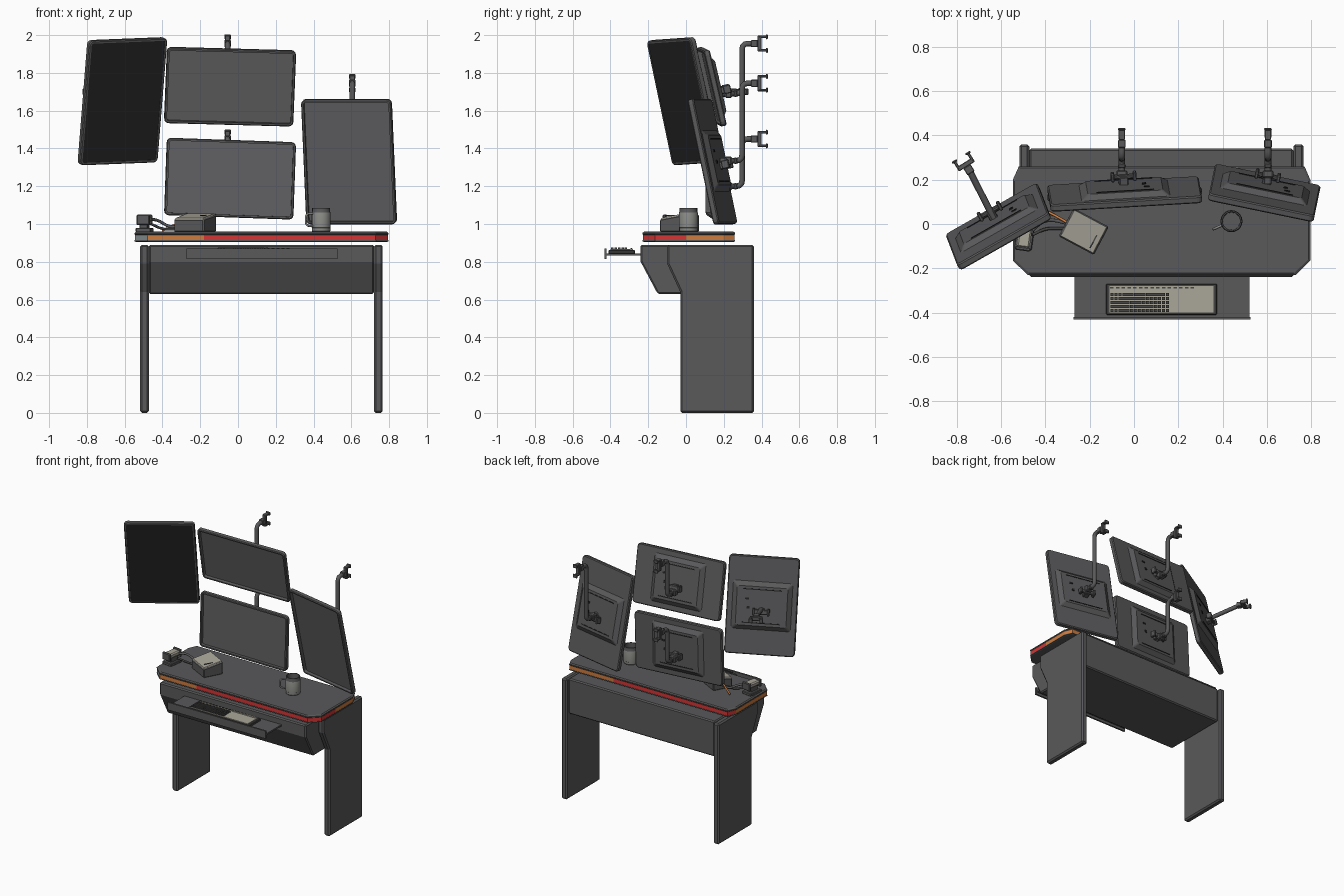
import bpy, bmesh, math, random
from mathutils import Matrix, Vector

if "Cube" in bpy.data.objects:
    bpy.data.objects.remove(bpy.data.objects["Cube"])

random.seed(4)


def material(name, r, g, b):
    m = bpy.data.materials.new(name)
    m.diffuse_color = (r, g, b, 1)
    m.use_nodes = True
    m.node_tree.nodes["Principled BSDF"].inputs["Base Color"].default_value = m.diffuse_color
    return m


CHAR = material("charcoal", .10, .10, .104)
BLACK = material("screen_black", .018, .018, .018)
INNER = material("inner_shell_grey", .125, .125, .13)
RED = material("edge_red", .66, .035, .035)
ORANGE = material("edge_orange", .62, .20, .05)
BEIGE = material("beige_plastic", .40, .38, .32)
MUG = material("mug_grey", .25, .25, .235)
STEEL = material("pale_steel", .24, .28, .29)
KEY = material("key_grey", .06, .06, .058)
I = Matrix.Identity(4)


def finish(name, bm, mats, bevel=0, M=I, smooth=False):
    bmesh.ops.recalc_face_normals(bm, faces=bm.faces)
    me = bpy.data.meshes.new(name)
    bm.to_mesh(me)
    bm.free()
    for m in mats:
        me.materials.append(m)
    ob = bpy.data.objects.new(name, me)
    bpy.context.collection.objects.link(ob)
    ob.matrix_world = M
    if bevel:
        b = ob.modifiers.new("bevel", 'BEVEL')
        b.width, b.segments, b.limit_method = bevel, 1, 'ANGLE'
    if smooth:
        bpy.context.view_layer.objects.active = ob
        ob.select_set(True)
        bpy.ops.object.shade_smooth_by_angle(angle=math.radians(35))
        ob.select_set(False)
    return ob


def loft(name, loops, mats, rule=None, **kw):
    """Skin a row of equal-count loops and cap both ends."""
    bm = bmesh.new()
    rings = [[bm.verts.new(p) for p in loop] for loop in loops]
    n = len(rings[0])
    first = bm.faces.new(rings[0])
    bm.faces.new(rings[-1])
    for a, b in zip(rings, rings[1:]):
        for i in range(n):
            bm.faces.new((a[i], a[(i + 1) % n], b[(i + 1) % n], b[i]))
    for f in bm.faces:
        if rule:
            f.material_index = rule(f.calc_center_median(), f is first)
    return finish(name, bm, mats, **kw)


def boxes(name, mat, parts, **kw):
    bm = bmesh.new()
    for c, s in parts:
        bmesh.ops.create_cube(bm, size=1, matrix=Matrix.Translation(c) @ Matrix.Diagonal((*s, 1)))
    return finish(name, bm, [mat], **kw)


def pipe(name, pts, r, mat, bend=.03):
    """Round tube along a path with rounded corners."""
    pts = [Vector(p) for p in pts]
    path = [pts[0]]
    for a, b, c in zip(pts, pts[1:], pts[2:]):
        p, q = b + (a - b).normalized() * bend, b + (c - b).normalized() * bend
        path += [p.lerp(b, t).lerp(b.lerp(q, t), t) for t in (0, .33, .67, 1)]
    path.append(pts[-1])
    cu = bpy.data.curves.new(name, 'CURVE')
    cu.dimensions, cu.bevel_depth, cu.bevel_resolution, cu.use_fill_caps = '3D', r, 2, True
    sp = cu.splines.new('POLY')
    sp.points.add(len(path) - 1)
    for s, p in zip(sp.points, path):
        s.co = (*p, 1)
    cu.materials.append(mat)
    ob = bpy.data.objects.new(name, cu)
    bpy.context.collection.objects.link(ob)
    bpy.context.view_layer.objects.active = ob
    ob.select_set(True)
    bpy.ops.object.convert(target='MESH')
    bpy.context.object.select_set(False)


def place(x, y, z, yaw=0, tilt=0, roll=0):
    R = [Matrix.Rotation(math.radians(a), 4, ax) for a, ax in ((yaw, 'Z'), (tilt, 'X'), (roll, 'Y'))]
    return Matrix.Translation((x, y, z)) @ R[0] @ R[1] @ R[2]


# --- desk: side legs and the apron box between them
leg = [(-.03, 0), (.36, 0), (.36, .89), (-.10, .89), (-.10, .79), (-.03, .64)]
for side, x in (("left", -.518), ("right", .72)):
    loft(side + "_leg", [[(x + d, y, z) for y, z in leg] for d in (0, .046)], [CHAR], bevel=.01)
apron = [(-.24, .89), (-.24, .80), (-.15, .63), (.34, .63), (.34, .89)]
loft("apron_box", [[(x, y, z) for y, z in apron] for x in (-.472, .72)], [CHAR], bevel=.008)

# --- desk top: slab with a red and orange edge band
top = [(-.48, -.23), (-.18, -.23), (.73, -.23), (.796, -.165), (.796, 0), (.796, .20),
       (.77, .26), (.41, .26), (-.52, .26), (-.547, .20), (-.547, -.165)]


def layer(z, s=0):
    return [((x - .124) * (1 - s / .67) + .124, (y - .015) * (1 - s / .245) + .015, z) for x, y in top]


def band(c, first):
    if c.x < -.51 and c.y < -.18:
        return 2
    front, back = c.y < -.22, c.y > .22
    if front:
        return 1 if c.x < -.18 else 0
    if back:
        return 1 if c.x > .41 else 0
    if c.x < -.5:
        return 1
    return 0 if c.y < 0 else 1


loft("desk_top", [layer(.942, .003), layer(.946), layer(.953), layer(.959, .008)], [CHAR])
loft("edge_band", [layer(.914, .002), layer(.942, .002)], [RED, ORANGE, STEEL], band)
loft("desk_underside", [layer(.905, .008), layer(.908), layer(.914)], [CHAR])

# --- keyboard tray and keyboard
boxes("keyboard_tray", CHAR, [((.127, -.32, .838), (.79, .20, .012)), ((.127, -.426, .842), (.80, .012, .056))])
boxes("keyboard_base", KEY, [((.124, -.34, .852), (.50, .14, .020))], bevel=.004)
boxes("keyboard_plate", BEIGE, [((.124, -.34, .864), (.47, .12, .006)), ((.255, -.29, .869), (.20, .015, .004))])
keys = [((-.10 + i * .018, -.39 + j * .018, .870), (.014 if random.random() < .8 else .022, .013, .010))
        for i in range(15) for j in range(5)]
keys += [((-.10 + i * .026, -.288, .869), (.016, .006, .006)) for i in range(15)]
boxes("keys", KEY, keys)


# --- monitors
def rr(w, h, r, y, seg=3):
    out = []
    for k, (sx, sz) in enumerate(((1, 1), (-1, 1), (-1, -1), (1, -1))):
        for i in range(seg + 1):
            a = math.pi / 2 * (k + i / seg)
            out.append((sx * (w / 2 - r) + r * math.cos(a), y, sz * (h / 2 - r) + r * math.sin(a)))
    return out


def monitor(name, w, h, M, screen, depth):
    loops = [rr(w - .028, h - .028, .012, -.016 + depth), rr(w - .028, h - .028, .012, -.016),
             rr(w - .01, h - .01, .02, -.016), rr(w, h, .024, -.011), rr(w, h, .024, .011),
             rr(w - .012, h - .012, .02, .017), rr(.40, .33, .012, .017), rr(.34, .27, .012, .040)]
    loft(name, loops, [CHAR, screen], lambda c, first: int(first), M=M)
    # back vents and button
    boxes(name + "_vents", BLACK, [((0, .040, z), (.26, .006, .006)) for z in (-.115, .115)]
          + [((.09, .040, -.01), (.018, .01, .018)), ((.10, .040, .05), (.025, .008, .012))], M=M)
    # mount clip
    boxes(name + "_mount", CHAR, [((0, .075, -.03), (.11, .016, .034)), ((0, .055, -.03), (.04, .04, .04)),
                                  ((-.05, .075, -.03), (.016, .04, .045)), ((.05, .075, -.03), (.016, .04, .045))],
          M=M, bevel=.004)


def bracket(name, M):
    boxes(name, CHAR, [((0, .0, 0), (.034, .036, .038)), ((0, .028, 0), (.028, .022, .085)),
                       ((0, .048, .036), (.03, .044, .013)), ((0, .048, -.036), (.03, .044, .013)),
                       ((0, .066, .036), (.034, .010, .026)), ((0, .066, -.036), (.034, .010, .026))],
          M=M, bevel=.003)


left = place(-.612, -.012, 1.65, 30, 12.5, -2)
monitor("left_monitor", .475, .675, left, BLACK, .003)
monitor("upper_monitor", .685, .41, place(-.042, .135, 1.727, 3, 13, 1.6), INNER, .022)
monitor("lower_monitor", .685, .41, place(-.042, .135, 1.24, 3, 1, 2), INNER, .022)
monitor("right_monitor", .487, .675, place(.588, .14, 1.33, -11.7, 12, 0), INNER, .022)

# --- bent wall arms, then the straight arm of the left monitor
for name, x, zm, zc in (("upper", -.055, 1.69, 1.955), ("lower", -.055, 1.20, 1.45), ("right", .605, 1.335, 1.745)):
    pipe(name + "_arm", [(x, .18, zm), (x, .297, zm), (x, .297, zc), (x, .365, zc)], .015, CHAR)
    boxes(name + "_arm_joint", CHAR, [((x, .225, zm), (.05, .035, .045)), ((x, .262, zm), (.036, .02, .036))], bevel=.006)
    bracket(name + "_wall_bracket", place(x, .362, zc))
start, end = left @ Vector((0, .04, -.02)), Vector((-.745, .245, 1.70))
pipe("left_arm", [start, start.lerp(end, .3), end], .015, CHAR, .02)
bracket("left_wall_bracket", place(end.x, end.y, end.z, 32, 0, 90))


# --- mug with handle
def ring(r, z, n=20):
    return [(r * math.cos(6.28319 * i / n), r * math.sin(6.28319 * i / n), z) for i in range(n)]


profile = [(.044, .958), (.049, .964), (.049, .980), (.050, .981), (.050, 1.060), (.047, 1.066),
           (.047, 1.085), (.041, 1.085), (.039, .975)]
loft("mug", [ring(*p) for p in profile], [MUG, CHAR],
     lambda c, first: int(c.z > 1.061 or (c.xy.length < .04 and not first)), M=place(.44, .013, 0), smooth=True)
d = Vector((-.9, -.4, 0)).normalized()
c = Vector((.44, .013, 0))
pipe("mug_handle", [c + d * r + Vector((0, 0, z)) for r, z in ((.045, 1.055), (.088, 1.055), (.088, .99), (.045, .99))],
     .006, MUG, .02)

# --- desk console with a sloping beige top
base = place(-.227, -.034, 0, -28)
quad = [(-.09, -.072), (.09, -.072), (.09, .072), (-.09, .072)]


def slope(lift, s=1):
    return [(x * s, y * s, 1.037 + lift + y * .17) for x, y in quad]


loft("console_body", [[(x, y, .958) for x, y in quad], slope(0)], [CHAR], bevel=.006, M=base)
loft("console_top", [slope(0, .93), slope(.007, .91)], [BEIGE], M=base)
boxes("console_strip", KEY, [((.06, -.002, 1.0445), (.006, .10, .004))], M=base)

# --- small handset on a stand
hand = place(-.495, -.06, 0, -8)
boxes("handset_stand", CHAR, [((0, 0, .968), (.08, .11, .022)), ((0, 0, .995), (.045, .07, .04))], M=hand, bevel=.004)
boxes("handset_body", BEIGE, [((0, 0, 1.026), (.06, .095, .034))], M=hand, bevel=.008)
boxes("handset_ends", CHAR, [((0, y, 1.022), (.07, .018, .055)) for y in (-.052, .052)], M=hand, bevel=.005)

# --- cables between handset and console
pipe("dark_cable", [(-.46, -.03, 1.025), (-.42, .01, 1.02), (-.37, .02, .985), (-.29, 0, .985)], .008, CHAR)
pipe("second_cable", [(-.46, -.05, 1.0), (-.40, -.02, .972), (-.30, -.02, .972)], .007, KEY)
pipe("orange_cable", [(-.40, .06, .966), (-.35, .035, .99), (-.29, 0, 1.01)], .006, ORANGE, .02)
